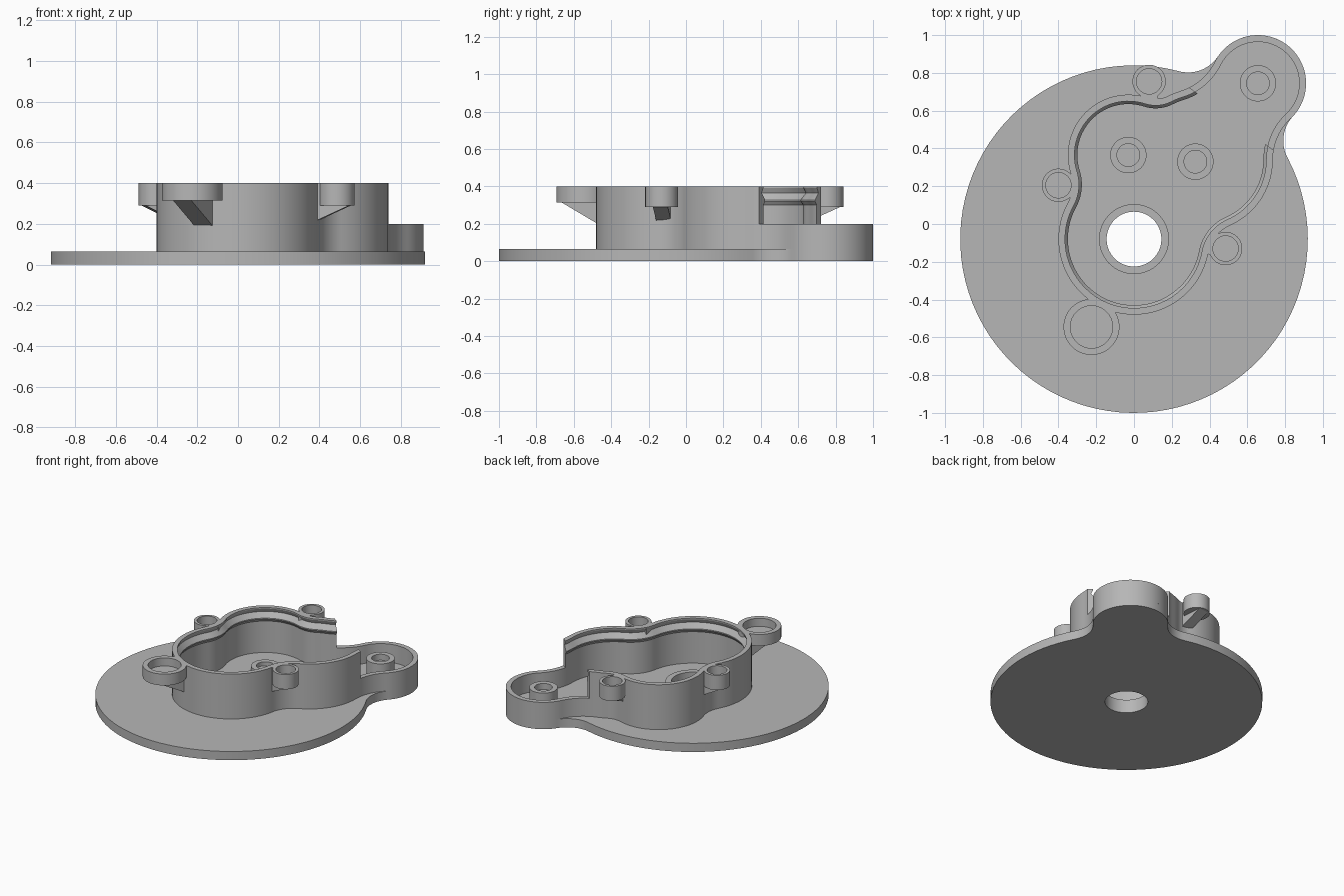
import bpy, bmesh, math
from mathutils import Vector, Matrix

cube = bpy.data.objects.get("Cube")
if cube:
    bpy.data.objects.remove(cube, do_unlink=True)

grey = bpy.data.materials.new("plain_grey")
grey.use_nodes = True
colour = (0.47, 0.47, 0.47, 1)
grey.diffuse_color = colour
grey.node_tree.nodes["Principled BSDF"].inputs["Base Color"].default_value = colour

# Main centres (x, y, radius)
disc = (0, -0.08, 0.92)
lobe = (0.656, 0.745, 0.255)
lower = (0, -0.08, 0.40)
side = (0.355, 0.34, 0.38)
upper = (-0.03, 0.365, 0.32)
PLATE = 0.065
TOP = 0.4


def finish(name, bm):
    bmesh.ops.recalc_face_normals(bm, faces=bm.faces[:])
    mesh = bpy.data.meshes.new(name)
    bm.to_mesh(mesh)
    bm.free()
    mesh.materials.append(grey)
    ob = bpy.data.objects.new(name, mesh)
    bpy.context.collection.objects.link(ob)
    return ob


def arc(cx, cy, r, a, sweep):
    n = max(2, math.ceil(abs(sweep) / math.radians(4)))
    return [(cx + r * math.cos(a + sweep * k / n), cy + r * math.sin(a + sweep * k / n)) for k in range(n)]


def outline(nodes, fillets, inset=0):
    """Counter-clockwise chain of circles joined by concave fillets."""
    centres = []
    for i, rf in enumerate(fillets):
        p, q = nodes[i], nodes[(i + 1) % len(nodes)]
        a, b = Vector(p[:2]), Vector(q[:2])
        d = (b - a).length
        u = (b - a) / d
        t = ((p[2] + rf) ** 2 - (q[2] + rf) ** 2 + d * d) / (2 * d)
        h = math.sqrt((p[2] + rf) ** 2 - t * t)
        centres.append(a + u * t + Vector((u.y, -u.x)) * h)
    pts = []
    for i, (x, y, r) in enumerate(nodes):
        before, after = centres[i - 1], centres[i]
        q = nodes[(i + 1) % len(nodes)]
        a0 = math.atan2(before.y - y, before.x - x)
        a1 = math.atan2(after.y - y, after.x - x)
        pts += arc(x, y, r - inset, a0, (a1 - a0) % math.tau)
        f0 = math.atan2(y - after.y, x - after.x)
        f1 = math.atan2(q[1] - after.y, q[0] - after.x)
        pts += arc(after.x, after.y, fillets[i] + inset, f0, -((f0 - f1) % math.tau))
    return pts


def loft(name, rings, closed=False):
    """Skin equal rings of 3D points; cap the ends or join them."""
    bm = bmesh.new()
    loops = [[bm.verts.new(p) for p in ring] for ring in rings]
    n = len(loops[0])
    for k in range(len(loops) if closed else len(loops) - 1):
        a, b = loops[k], loops[(k + 1) % len(loops)]
        for i in range(n):
            j = (i + 1) % n
            bm.faces.new((a[i], a[j], b[j], b[i]))
    if not closed:
        bm.faces.new(loops[0])
        bm.faces.new(loops[-1])
    return finish(name, bm)


def lathe(name, x, y, profile, closed=False):
    return loft(name, [[(px, py, z) for px, py in arc(x, y, r, 0, math.tau)] for r, z in profile], closed)


def cut(ob, cutter):
    mod = ob.modifiers.new("cut", "BOOLEAN")
    mod.operation, mod.solver, mod.object = "DIFFERENCE", "EXACT", cutter
    bpy.context.view_layer.objects.active = ob
    bpy.ops.object.modifier_apply(modifier=mod.name)
    bpy.data.objects.remove(cutter, do_unlink=True)


# Base plate with its blended lobe and centre hole
shape = outline([disc, lobe], [0.19, 0.19])
plate = loft("base_plate", [[(x, y, z) for x, y in shape] for z in (0, PLATE)])
cut(plate, lathe("hole_cutter", 0, -0.08, [(0.145, -0.1), (0.145, 0.3)]))

# Housing wall with a grooved inner lip
body = [lower, side, lobe, side, upper]
blends = [0.2, 0.3, 0.3, 0.15, 0.2]
section = [(0, PLATE - 0.005), (0, TOP), (0.035, TOP), (0.035, 0.392), (0.022, 0.365),
           (0.05, 0.328), (0.05, 0.32), (0.036, 0.3), (0.036, PLATE - 0.005)]
wall = loft("housing_wall", [[(x, y, z) for x, y in outline(body, blends, d)] for d, z in section], True)

# Lower the wall around the lobe
origin = Vector(side[:2])
axis = (Vector(lobe[:2]) - origin).normalized()
mid = origin + axis * 0.77
bm = bmesh.new()
bmesh.ops.create_cube(bm, size=1, matrix=Matrix.Translation((mid.x, mid.y, 0.7))
                      @ Matrix.Rotation(math.atan2(axis.y, axis.x), 4, "Z")
                      @ Matrix.Diagonal((1, 2, 1, 1)))
cut(wall, finish("step_cutter", bm))

# Raised rim round the centre hole
lathe("centre_rim", 0, -0.08, [(0.145, PLATE - 0.01), (0.185, PLATE - 0.01), (0.185, 0.1), (0.145, 0.1)], True)


def boss(name, x, y, r, inner, low, high, floor):
    return lathe(name, x, y, [(r, low), (r, high), (inner, high), (inner, floor)])


# Bosses standing on the floor
boss("lobe_boss", lobe[0], lobe[1], 0.096, 0.06, PLATE - 0.005, 0.195, 0.15)
boss("upper_boss", -0.03, 0.365, 0.096, 0.06, PLATE - 0.005, 0.1, 0.07)
boss("side_boss", 0.325, 0.33, 0.096, 0.06, PLATE - 0.005, 0.1, 0.07)


# Screw lugs on the outside of the wall, each with a tapered gusset
def lug(name, x, y, r, inner, low, foot, target, width):
    boss(name + "_lug", x, y, r, inner, low, TOP, low + 0.025)
    d = Vector(target) - Vector((x, y))
    reach = d.length
    d.normalize()
    n = Vector((-d.y, d.x)) * width / 2
    side_shape = [(inner + 0.006, TOP), (reach, TOP), (reach, foot), (-0.75 * r, low), (inner + 0.006, low)]
    rings = []
    for s in (-1, 1):
        rings.append([(x + d.x * t + n.x * s, y + d.y * t + n.y * s, z) for t, z in side_shape])
    loft(name + "_gusset", rings)


lug("front", -0.225, -0.545, 0.148, 0.112, 0.315, 0.185, (-0.165, -0.425), 0.1)
lug("left", 0.485, -0.13, 0.088, 0.067, 0.29, 0.21, (0.377, -0.118), 0.08)
lug("right", -0.4, 0.205, 0.088, 0.067, 0.29, 0.21, (-0.305, 0.23), 0.08)
lug("back", 0.08, 0.755, 0.088, 0.067, 0.29, 0.21, (0.09, 0.645), 0.08)

# Smooth shading with sharp edges
bpy.ops.object.select_all(action="DESELECT")
for ob in bpy.context.collection.objects:
    if ob.type == "MESH" and grey.name in ob.data.materials:
        ob.select_set(True)
        bpy.context.view_layer.objects.active = ob
bpy.ops.object.shade_smooth_by_angle(angle=math.radians(25))
